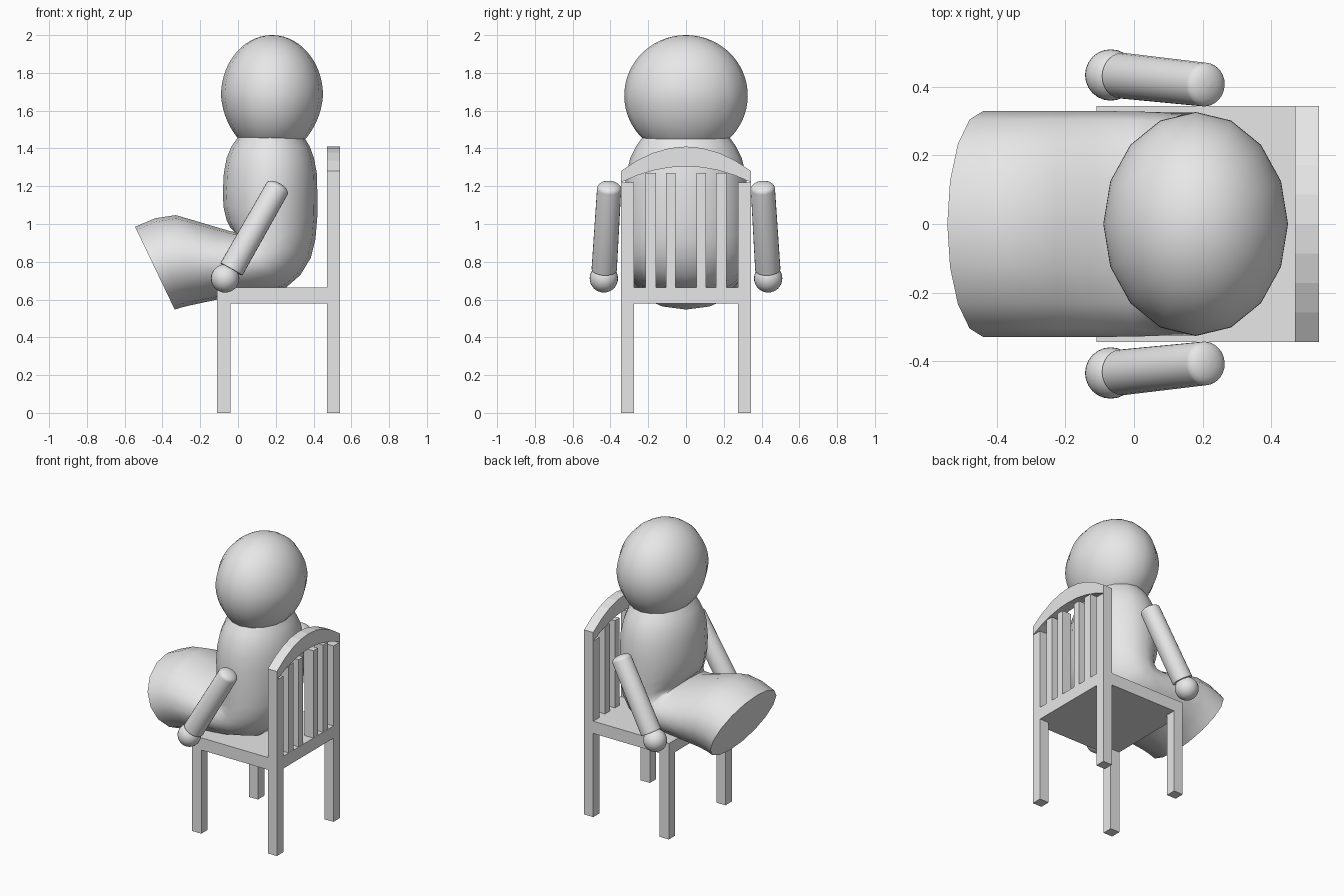
import bpy
import bmesh
from math import sin, cos, pi
from mathutils import Vector

cube = bpy.data.objects.get("Cube")
if cube:
    bpy.data.objects.remove(cube, do_unlink=True)

grey = bpy.data.materials.new("plain_grey")
grey.use_nodes = True
grey.diffuse_color = (0.8, 0.8, 0.8, 1)
grey.node_tree.nodes["Principled BSDF"].inputs["Base Color"].default_value = grey.diffuse_color


def finish(name, bm, smooth=False):
    bmesh.ops.recalc_face_normals(bm, faces=bm.faces[:])
    mesh = bpy.data.meshes.new(name)
    bm.to_mesh(mesh)
    bm.free()
    mesh.materials.append(grey)
    obj = bpy.data.objects.new(name, mesh)
    bpy.context.collection.objects.link(obj)
    if smooth:
        bpy.ops.object.select_all(action='DESELECT')
        obj.select_set(True)
        bpy.context.view_layer.objects.active = obj
        bpy.ops.object.shade_smooth_by_angle(angle=0.8)
    return obj


def loft(name, rings, sides=16):
    """Skin elliptical rings, each given as centre and two half axes."""
    bm = bmesh.new()
    loops = []
    for c, u, v in rings:
        angles = [2 * pi * i / sides for i in range(sides)]
        loops.append([bm.verts.new(c + u * cos(a) + v * sin(a)) for a in angles])
    for low, high in zip(loops, loops[1:]):
        for i in range(sides):
            j = (i + 1) % sides
            bm.faces.new((low[i], low[j], high[j], high[i]))
    bm.faces.new(loops[0])
    bm.faces.new(loops[-1])
    return finish(name, bm, True)


def box(name, x, y, z):
    bm = bmesh.new()
    bmesh.ops.create_cube(bm, size=1)
    for v in bm.verts:
        v.co = [lo + (hi - lo) * (k + 0.5) for k, (lo, hi) in zip(v.co, (x, y, z))]
    return finish(name, bm)


# Torso bending into the joined legs: front point, back point, half width
sections = [
    ((0.0, 1.46), (0.35, 1.46), 0.23),
    ((-0.035, 1.41), (0.38, 1.41), 0.265),
    ((-0.06, 1.35), (0.402, 1.35), 0.295),
    ((-0.075, 1.27), (0.417, 1.27), 0.315),
    ((-0.08, 1.17), (0.42, 1.17), 0.325),
    ((-0.077, 1.09), (0.42, 1.04), 0.325),
    ((-0.06, 1.02), (0.41, 0.92), 0.325),
    ((-0.04, 0.98), (0.385, 0.82), 0.325),
    ((-0.025, 0.965), (0.33, 0.73), 0.325),
    ((-0.02, 0.958), (0.25, 0.66), 0.325),
    ((-0.035, 0.96), (0.08, 0.625), 0.328),
    ((-0.12, 0.985), (-0.09, 0.604), 0.33),
    ((-0.23, 1.018), (-0.18, 0.585), 0.33),
    ((-0.33, 1.047), (-0.25, 0.57), 0.33),
    ((-0.44, 1.03), (-0.3, 0.558), 0.33),
    ((-0.545, 0.985), (-0.335, 0.547), 0.33),
]
rings = []
for (fx, fz), (bx, bz), w in sections:
    front, back = Vector((fx, 0, fz)), Vector((bx, 0, bz))
    rings.append(((front + back) / 2, (front - back) / 2, Vector((0, w, 0))))
loft("body", rings)

# Egg-shaped head, slightly tapered towards the neck
rings = []
for i in range(24):
    a = 0.02 + 2.4 * i / 23
    taper = 1 + 0.08 * min(0, cos(a))
    rings.append((Vector((0.18, 0, 1.68 + 0.32 * cos(a))),
                  Vector((0.27 * sin(a) * taper, 0, 0)),
                  Vector((0, 0.327 * sin(a), 0))))
loft("head", rings)

# Arms and hands
for side, label in ((1, "left"), (-1, "right")):
    low = Vector((-0.035, side * 0.433, 0.76))
    top = Vector((0.207, side * 0.407, 1.187))
    axis = (top - low).normalized()
    u = axis.cross(Vector((0, 1, 0))).normalized()
    v = axis.cross(u)
    rings = [(low, u * 0.067, v * 0.067)]
    for i in range(6):
        a = pi / 2 * i / 5.1
        r = 0.064 * cos(a)
        rings.append((top + axis * 0.032 * sin(a), u * r, v * r))
    loft(label + "_arm", rings, 24)

    bm = bmesh.new()
    bmesh.ops.create_uvsphere(bm, u_segments=24, v_segments=16, radius=0.075)
    bmesh.ops.translate(bm, verts=bm.verts[:], vec=(-0.068, side * 0.435, 0.712))
    finish(label + "_hand", bm, True)

# Chair seat, legs and back posts
box("seat", (-0.11, 0.54), (-0.345, 0.345), (0.58, 0.665))
for side, label in ((1, "left"), (-1, "right")):
    y = sorted((side * 0.345, side * 0.275))
    box(label + "_front_leg", (-0.11, -0.04), y, (0, 0.58))
    box(label + "_back_leg", (0.47, 0.54), y, (0, 0.58))
    box(label + "_back_post", (0.47, 0.54), y, (0.665, 1.22))

# Back slats between the five slots
for side in (1, -1):
    for name, a, b in (("inner", 0.055, 0.105), ("outer", 0.16, 0.215)):
        box(name + "_slat", (0.471, 0.539), sorted((side * a, side * b)), (0.665, 1.27))

# Arched top rail
bm = bmesh.new()
steps = [-1 + i / 4 for i in range(9)]
outline = [(0.345 * t, 1.41 - 0.13 * t * t) for t in steps]
outline += [(0.345 * t, 1.305 - 0.085 * t * t) for t in reversed(steps)]
face = bm.faces.new([bm.verts.new((0.47, y, z)) for y, z in outline])
extruded = bmesh.ops.extrude_face_region(bm, geom=[face])
moved = [g for g in extruded["geom"] if isinstance(g, bmesh.types.BMVert)]
bmesh.ops.translate(bm, verts=moved, vec=(0.07, 0, 0))
finish("back_top_rail", bm)
